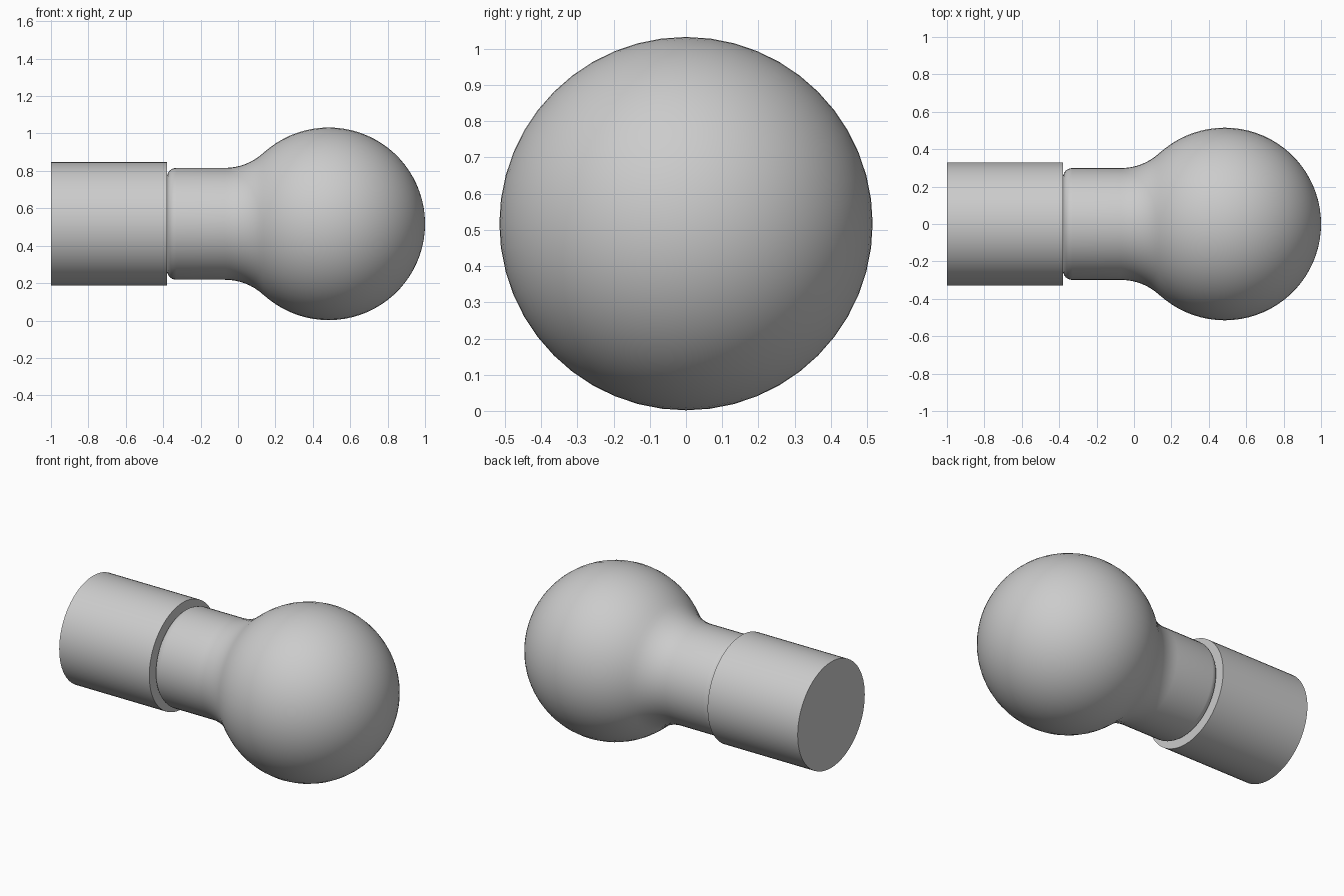
import bpy, bmesh, math
from mathutils import Matrix

if "Cube" in bpy.data.objects:
    bpy.data.objects.remove(bpy.data.objects["Cube"], do_unlink=True)

AXIS_Z = 0.517          # height of the common axis
GREY = (0.6, 0.6, 0.6, 1.0)

mat = bpy.data.materials.new("plain grey")
mat.use_nodes = True
mat.diffuse_color = GREY
mat.node_tree.nodes["Principled BSDF"].inputs["Base Color"].default_value = GREY


def arc(cx, cr, rad, start, end, n):
    """Points (x, radius) on an arc, angles in degrees."""
    return [(cx + rad * math.cos(math.radians(start + (end - start) * i / n)),
             cr + rad * math.sin(math.radians(start + (end - start) * i / n)))
            for i in range(n + 1)]


def lathe(name, profile, segments):
    """Spin an (x, radius) profile around the horizontal axis."""
    bm = bmesh.new()
    verts = [bm.verts.new((x, 0, max(r, 0))) for x, r in profile]
    edges = [bm.edges.new(pair) for pair in zip(verts, verts[1:])]
    bmesh.ops.spin(bm, geom=verts + edges, cent=(0, 0, 0), axis=(1, 0, 0),
                   angle=math.tau, steps=segments, use_duplicate=False)
    bmesh.ops.remove_doubles(bm, verts=bm.verts[:], dist=0.0002)
    bmesh.ops.recalc_face_normals(bm, faces=bm.faces[:])
    bmesh.ops.transform(bm, matrix=Matrix.Translation((0, 0, AXIS_Z)), verts=bm.verts[:])
    mesh = bpy.data.meshes.new(name)
    bm.to_mesh(mesh)
    bm.free()
    mesh.materials.append(mat)
    obj = bpy.data.objects.new(name, mesh)
    bpy.context.collection.objects.link(obj)
    bpy.ops.object.select_all(action='DESELECT')
    obj.select_set(True)
    bpy.context.view_layer.objects.active = obj
    bpy.ops.object.shade_smooth_by_angle(angle=math.radians(35))
    return obj


# Cylindrical base
lathe("base_cylinder", [(-1, 0), (-1, 0.33), (-0.38, 0.33), (-0.38, 0)], 64)

# Ball and neck: rounded neck end, straight neck, concave fillet, sphere
BALL_X, BALL_R = 0.485, 0.515
NECK_R, FILLET_X, FILLET_R = 0.299, -0.07, 0.303
meet = math.degrees(math.atan2(NECK_R + FILLET_R, FILLET_X - BALL_X))
profile = [(-0.38, 0)]
profile += arc(-0.33, NECK_R - 0.05, 0.05, 180, 90, 6)
profile += arc(FILLET_X, NECK_R + FILLET_R, FILLET_R, -90, meet - 180, 8)
profile += arc(BALL_X, 0, BALL_R, meet, 0, 28)[1:]
lathe("ball_and_neck", profile, 48)
